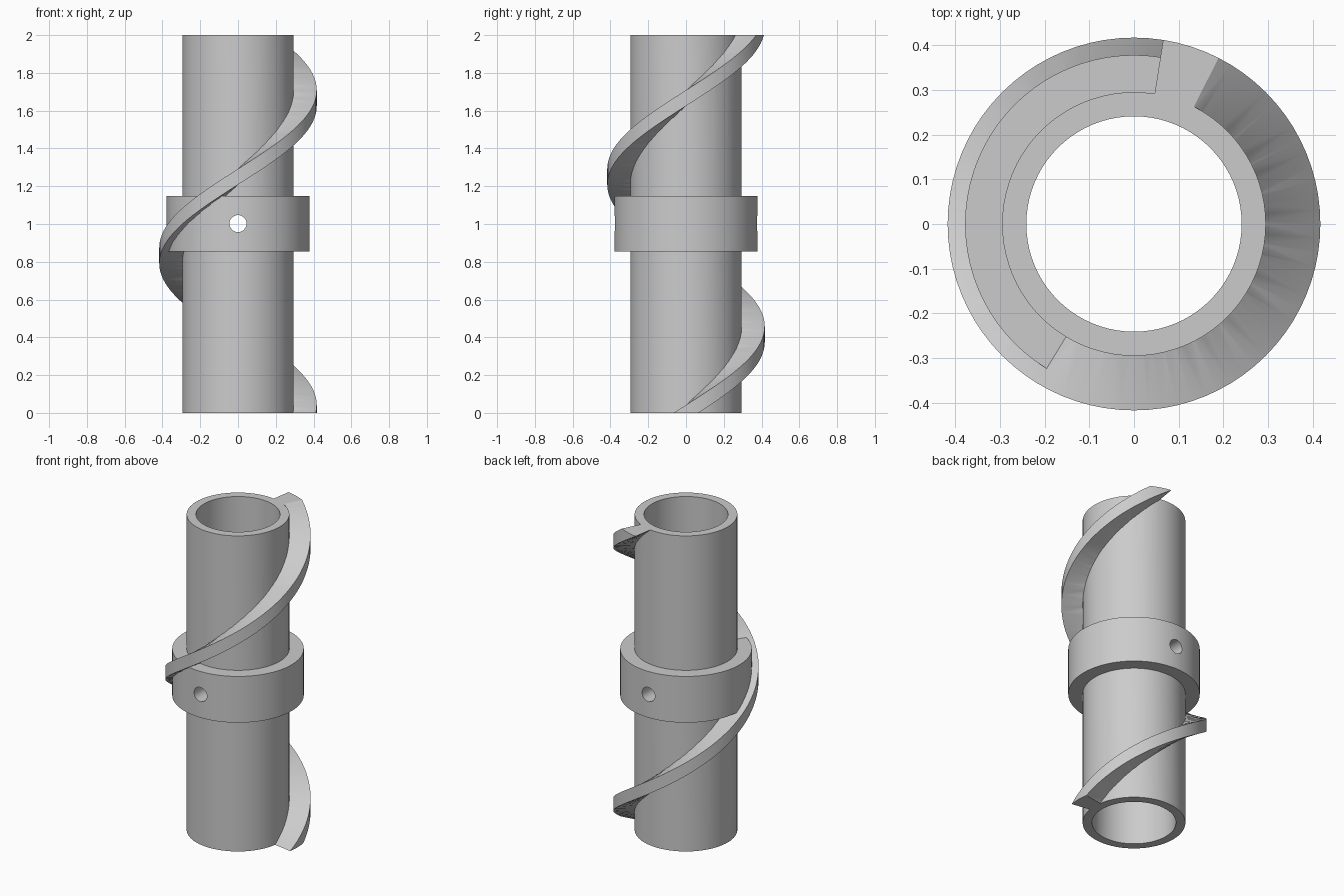
import bpy, bmesh, math

cube = bpy.data.objects.get("Cube")
if cube:
    bpy.data.objects.remove(cube, do_unlink=True)

SIDES = 80                       # facets around the tube
HEIGHT = 2.0
TWIST = math.radians(432)        # turn of the flight over the full height
HALF_WIDTH = math.radians(9)     # half the flight's angular width

grey = bpy.data.materials.new("light_grey")
grey.use_nodes = True
grey.diffuse_color = (0.6, 0.6, 0.6, 1)
grey.node_tree.nodes["Principled BSDF"].inputs["Base Color"].default_value = (0.6, 0.6, 0.6, 1)


def finish(name, bm):
    bmesh.ops.recalc_face_normals(bm, faces=bm.faces)
    mesh = bpy.data.meshes.new(name)
    bm.to_mesh(mesh)
    bm.free()
    mesh.materials.append(grey)
    obj = bpy.data.objects.new(name, mesh)
    bpy.context.collection.objects.link(obj)
    return obj


def polar(r, a, z):
    return (r * math.cos(a), r * math.sin(a), z)


def skin(bm, rings, close_rings):
    """Join matching loops of vertices with quads."""
    pairs = list(zip(rings, rings[1:]))
    if close_rings:
        pairs.append((rings[-1], rings[0]))
    for a, b in pairs:
        n = len(a)
        for i in range(n):
            j = (i + 1) % n
            bm.faces.new((a[i], a[j], b[j], b[i]))


def lathe(name, profile):
    bm = bmesh.new()
    rings = [[bm.verts.new(polar(r, math.tau * i / SIDES, z)) for r, z in profile]
             for i in range(SIDES)]
    skin(bm, rings, True)
    return finish(name, bm)


def spiral_flight(name, inner, outer, steps=96, arc=4):
    """Ring sector swept upward while it turns."""
    bm = bmesh.new()
    angles = [HALF_WIDTH * (2 * i / arc - 1) for i in range(arc + 1)]
    section = [(outer, a) for a in angles] + [(inner, a) for a in reversed(angles)]
    rings = []
    for s in range(steps + 1):
        t = s / steps
        rings.append([bm.verts.new(polar(r, a + TWIST * t, HEIGHT * t)) for r, a in section])
    skin(bm, rings, False)
    bm.faces.new(rings[0])
    bm.faces.new(rings[-1])
    # split the twisted quads so every face is flat
    bmesh.ops.triangulate(bm, faces=[f for f in bm.faces if len(f.verts) == 4])
    return finish(name, bm)


def combine(target, other, operation):
    mod = target.modifiers.new(operation.lower(), "BOOLEAN")
    mod.operation = operation
    mod.solver = "EXACT"
    mod.object = other
    bpy.context.view_layer.objects.active = target
    bpy.ops.object.modifier_apply(modifier=mod.name)
    bpy.data.objects.remove(other, do_unlink=True)


# Hollow tube with its raised middle collar
tube = lathe("spiral_tube", [
    (0.241, 0), (0.295, 0), (0.295, 0.855), (0.378, 0.855),
    (0.378, 1.148), (0.295, 1.148), (0.295, HEIGHT), (0.241, HEIGHT)])

# Spiral flight wound around the outside
combine(tube, spiral_flight("spiral_flight", 0.27, 0.417), "UNION")

# Pin hole through the collar, front to back
bpy.ops.mesh.primitive_cylinder_add(vertices=32, radius=0.045, depth=1.2,
                                    location=(0, 0, 1.002), rotation=(math.pi / 2, 0, 0))
pin = bpy.context.object
pin.name = "pin_hole_cutter"
pin.hide_render = True
combine(tube, pin, "DIFFERENCE")

# Smooth round walls, crisp edges
bpy.ops.object.select_all(action="DESELECT")
tube.select_set(True)
bpy.context.view_layer.objects.active = tube
bpy.ops.object.shade_smooth_by_angle(angle=math.radians(30))
